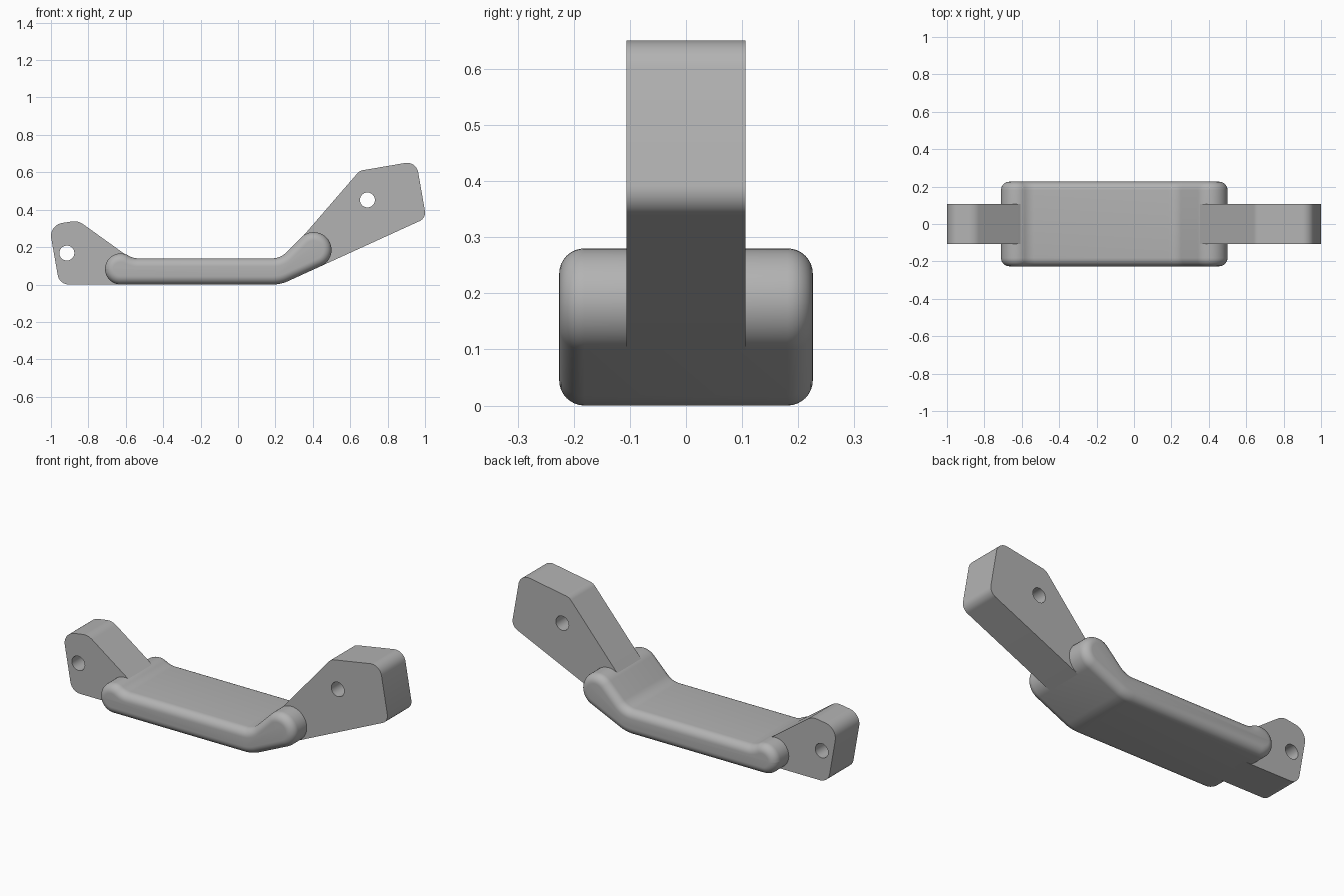
import bpy, bmesh, math
from mathutils import Vector

cube = bpy.data.objects.get("Cube")
if cube:
    bpy.data.objects.remove(cube, do_unlink=True)

grey = bpy.data.materials.new("plain_grey")
grey.use_nodes = True
GREY = (0.45, 0.45, 0.45, 1)
grey.diffuse_color = GREY
grey.node_tree.nodes["Principled BSDF"].inputs["Base Color"].default_value = GREY


def rounded(corners, steps=10):
    """Outline in x, z from corners (x, z, radius), each replaced by an arc."""
    out = []
    for i, (x, z, r) in enumerate(corners):
        p = Vector((x, z))
        a = (Vector(corners[i - 1][:2]) - p).normalized()
        b = (Vector(corners[(i + 1) % len(corners)][:2]) - p).normalized()
        if r == 0:
            out.append(p)
            continue
        half = a.angle(b) / 2
        centre = p + (a + b).normalized() * r / math.sin(half)
        start = p + a * r / math.tan(half) - centre
        end = p + b * r / math.tan(half) - centre
        sweep = math.atan2(start.cross(end), start.dot(end))
        for k in range(steps + 1):
            t = sweep * k / steps
            c, s = math.cos(t), math.sin(t)
            q = centre + Vector((c * start.x - s * start.y, s * start.x + c * start.y))
            if not out or (q - out[-1]).length > 0.002:
                out.append(q)
    return out


def finish(obj):
    obj.data.materials.clear()
    obj.data.materials.append(grey)
    bpy.ops.object.select_all(action="DESELECT")
    obj.select_set(True)
    bpy.context.view_layer.objects.active = obj
    bpy.ops.object.shade_smooth_by_angle(angle=math.radians(30))


def pillow(name, outline, half_width, edge, steps=8):
    """Extrude an outline along y with rounded side edges."""
    n = len(outline)
    normals = []
    for i in range(n):
        d = (outline[(i + 1) % n] - outline[i]).normalized() + (outline[i] - outline[i - 1]).normalized()
        normals.append(Vector((-d.y, d.x)).normalized())
    arc = [math.pi / 2 * k / steps for k in range(steps + 1)]
    side = [(edge * (1 - math.cos(t)), half_width - edge + edge * math.sin(t)) for t in arc]
    rows = [(inset, -y) for inset, y in reversed(side)] + side
    bm = bmesh.new()
    rings = []
    for inset, y in rows:
        pts = [p + m * inset for p, m in zip(outline, normals)]
        rings.append([bm.verts.new((p.x, y, p.y)) for p in pts])
    for lo, hi in zip(rings, rings[1:]):
        for i in range(n):
            j = (i + 1) % n
            bm.faces.new((lo[i], lo[j], hi[j], hi[i]))
    bm.faces.new(rings[0])
    bm.faces.new(rings[-1])
    bmesh.ops.recalc_face_normals(bm, faces=bm.faces)
    mesh = bpy.data.meshes.new(name)
    bm.to_mesh(mesh)
    bm.free()
    obj = bpy.data.objects.new(name, mesh)
    bpy.context.collection.objects.link(obj)
    finish(obj)


def plate(name, outline, hole, radius, half_width):
    """Flat plate with a round hole, extruded along y."""
    ring = [2 * math.pi * k / 32 for k in range(32)]
    circle = [Vector(hole) + radius * Vector((math.cos(t), math.sin(t))) for t in ring]
    curve = bpy.data.curves.new(name, "CURVE")
    curve.dimensions = "2D"
    curve.fill_mode = "BOTH"
    curve.extrude = half_width
    for pts in (outline, circle):
        spline = curve.splines.new("POLY")
        spline.points.add(len(pts) - 1)
        for sp, p in zip(spline.points, pts):
            sp.co = (p.x, p.y, 0, 1)
        spline.use_cyclic_u = True
    obj = bpy.data.objects.new(name, curve)
    bpy.context.collection.objects.link(obj)
    obj.rotation_euler.x = math.pi / 2
    bpy.ops.object.select_all(action="DESELECT")
    obj.select_set(True)
    bpy.context.view_layer.objects.active = obj
    bpy.ops.object.convert(target="MESH")
    obj = bpy.context.object
    bm = bmesh.new()
    bm.from_mesh(obj.data)
    bmesh.ops.remove_doubles(bm, verts=bm.verts, dist=0.0001)
    bmesh.ops.recalc_face_normals(bm, faces=bm.faces)
    bm.to_mesh(obj.data)
    bm.free()
    finish(obj)


# Central pad: flat bar with a low lip on one end and a raised lobe on the other
pad = [(-0.711, 0, 0.083), (0.228, 0, 0.2), (0.5, 0.124, 0.095), (0.5, 0.28, 0.095),
       (0.366, 0.28, 0.095), (0.226, 0.14, 0.1), (-0.56, 0.14, 0.1),
       (-0.606, 0.166, 0.083), (-0.711, 0.166, 0.083)]
pillow("central_pad", rounded(pad), 0.226, 0.045)

# Short arm on the right end
short = [(-0.955, 0, 0.06), (-0.58, 0, 0), (-0.56, 0.13, 0), (-0.855, 0.342, 0.08), (-1.011, 0.318, 0.07)]
plate("short_arm", rounded(short), (-0.915, 0.168), 0.04, 0.106)

# Long arm on the left end
long = [(0.33, 0.0465, 0), (1.006, 0.355, 0.05), (0.953, 0.66, 0.06), (0.65, 0.608, 0.05), (0.31, 0.215, 0)]
plate("long_arm", rounded(long), (0.692, 0.452), 0.04, 0.106)
